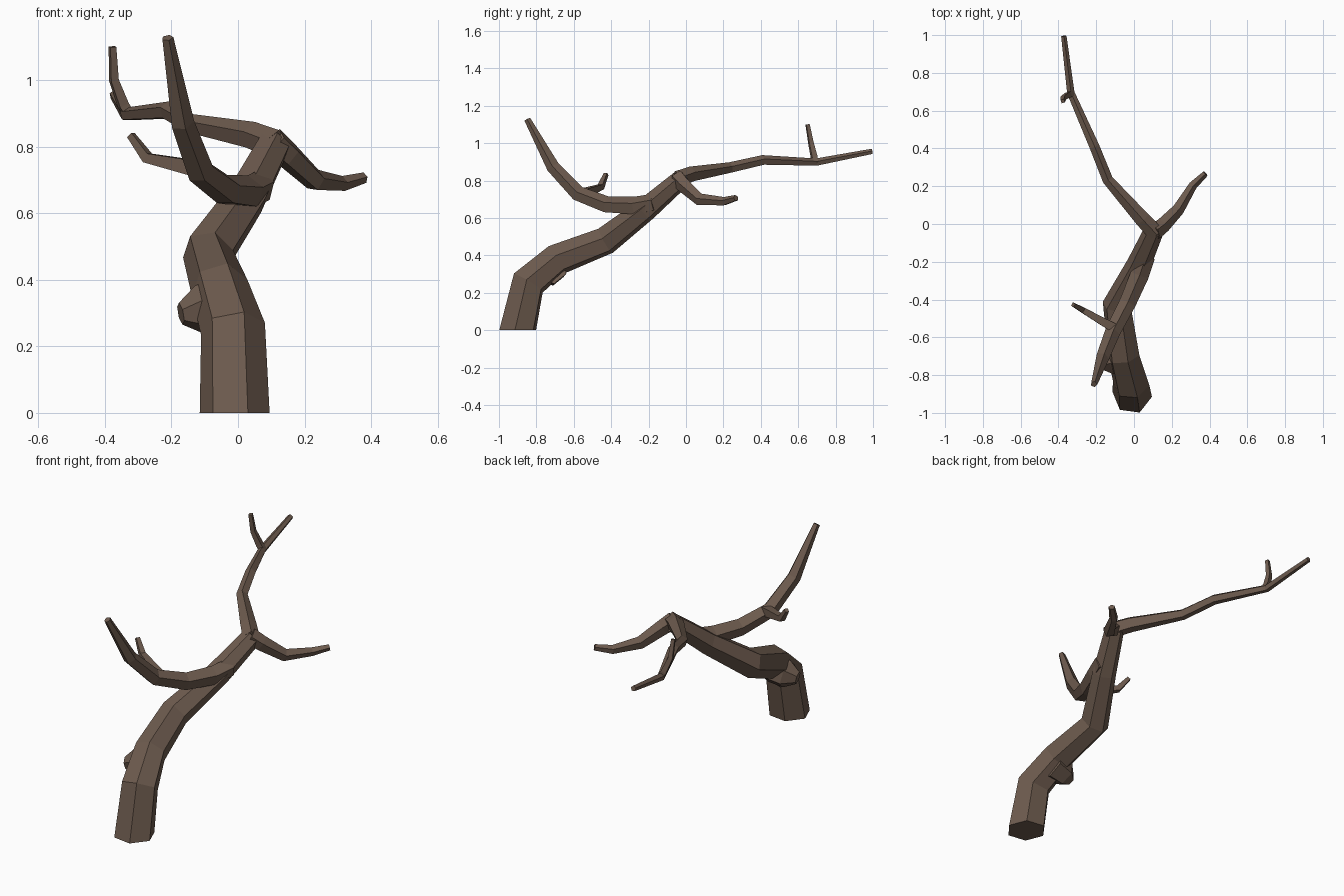
import bpy, bmesh, math
from mathutils import Vector

bark = bpy.data.materials.new("brown bark")
bark.diffuse_color = (0.155, 0.105, 0.077, 1)


def limb(name, pts, sides, phase=0.0, start_dir=None):
    """Faceted tapering tube through (x, y, z, radius) stations, capped at both ends."""
    P = [Vector(p[:3]) for p in pts]
    n = len(P)
    segs = [(P[i + 1] - P[i]).normalized() for i in range(n - 1)]
    tans = [segs[0]] + [(segs[i - 1] + segs[i]).normalized() for i in range(1, n - 1)] + [segs[-1]]
    if start_dir:
        tans[0] = Vector(start_dir)
    # starting frame, then carried along the path without twist
    t = tans[0]
    u = Vector((1, 0, 0)) if abs(t.z) > 0.9 else Vector((0, 0, 1)).cross(t)
    u = (u - t * u.dot(t)).normalized()
    bm = bmesh.new()
    rings = []
    for i in range(n):
        if i:
            u = tans[i - 1].rotation_difference(tans[i]) @ u
        t = tans[i]
        u = (u - t * u.dot(t)).normalized()
        v = t.cross(u)
        ring = []
        for k in range(sides):
            a = math.radians(phase) + math.tau * k / sides
            ring.append(bm.verts.new(P[i] + (u * math.cos(a) + v * math.sin(a)) * pts[i][3]))
        rings.append(ring)
    for a, b in zip(rings, rings[1:]):
        for k in range(sides):
            j = (k + 1) % sides
            bm.faces.new((a[k], a[j], b[j], b[k]))
    bm.faces.new(list(reversed(rings[0])))
    bm.faces.new(rings[-1])
    bmesh.ops.recalc_face_normals(bm, faces=bm.faces)
    me = bpy.data.meshes.new(name)
    bm.to_mesh(me)
    bm.free()
    me.materials.append(bark)
    ob = bpy.data.objects.new(name, me)
    bpy.context.collection.objects.link(ob)
    return ob


# leaning trunk
limb("trunk", [(-0.01, -0.9, 0, 0.106), (-0.015, -0.843, 0.252, 0.098),
               (-0.055, -0.695, 0.375, 0.087), (-0.09, -0.43, 0.478, 0.078),
               (0.025, -0.215, 0.645, 0.064), (0.108, -0.03, 0.805, 0.052)],
     6, 52, (0, 0, 1))

# broken stub low on the trunk
limb("broken_stub", [(-0.03, -0.72, 0.33, 0.085), (-0.115, -0.725, 0.31, 0.075),
                     (-0.172, -0.74, 0.298, 0.034)], 6, 20)

# long branch reaching backwards
limb("long_branch", [(0.115, -0.05, 0.805, 0.046), (0.045, 0.025, 0.832, 0.043),
                     (-0.14, 0.235, 0.868, 0.030), (-0.21, 0.41, 0.908, 0.028),
                     (-0.335, 0.695, 0.897, 0.021), (-0.372, 0.995, 0.955, 0.015)], 5, 90)
limb("long_branch_twig", [(-0.325, 0.69, 0.893, 0.02), (-0.345, 0.685, 0.925, 0.021),
                          (-0.373, 0.668, 1.0, 0.017), (-0.377, 0.65, 1.1, 0.013)], 4, 45)

# short side branch
limb("side_branch", [(0.105, -0.045, 0.815, 0.046), (0.15, -0.01, 0.775, 0.042),
                     (0.232, 0.075, 0.698, 0.034), (0.312, 0.205, 0.688, 0.024),
                     (0.378, 0.267, 0.706, 0.017)], 5, 90)

# branch sweeping forward and up
limb("rising_branch", [(0.065, -0.17, 0.68, 0.05), (0.03, -0.27, 0.662, 0.052),
                       (-0.035, -0.42, 0.668, 0.047), (-0.115, -0.575, 0.728, 0.043),
                       (-0.168, -0.71, 0.872, 0.037), (-0.212, -0.848, 1.127, 0.018)], 5, 90)
limb("rising_branch_twig", [(-0.105, -0.55, 0.73, 0.034), (-0.16, -0.52, 0.742, 0.03),
                            (-0.272, -0.455, 0.766, 0.021), (-0.322, -0.427, 0.835, 0.014)], 4, 45)
